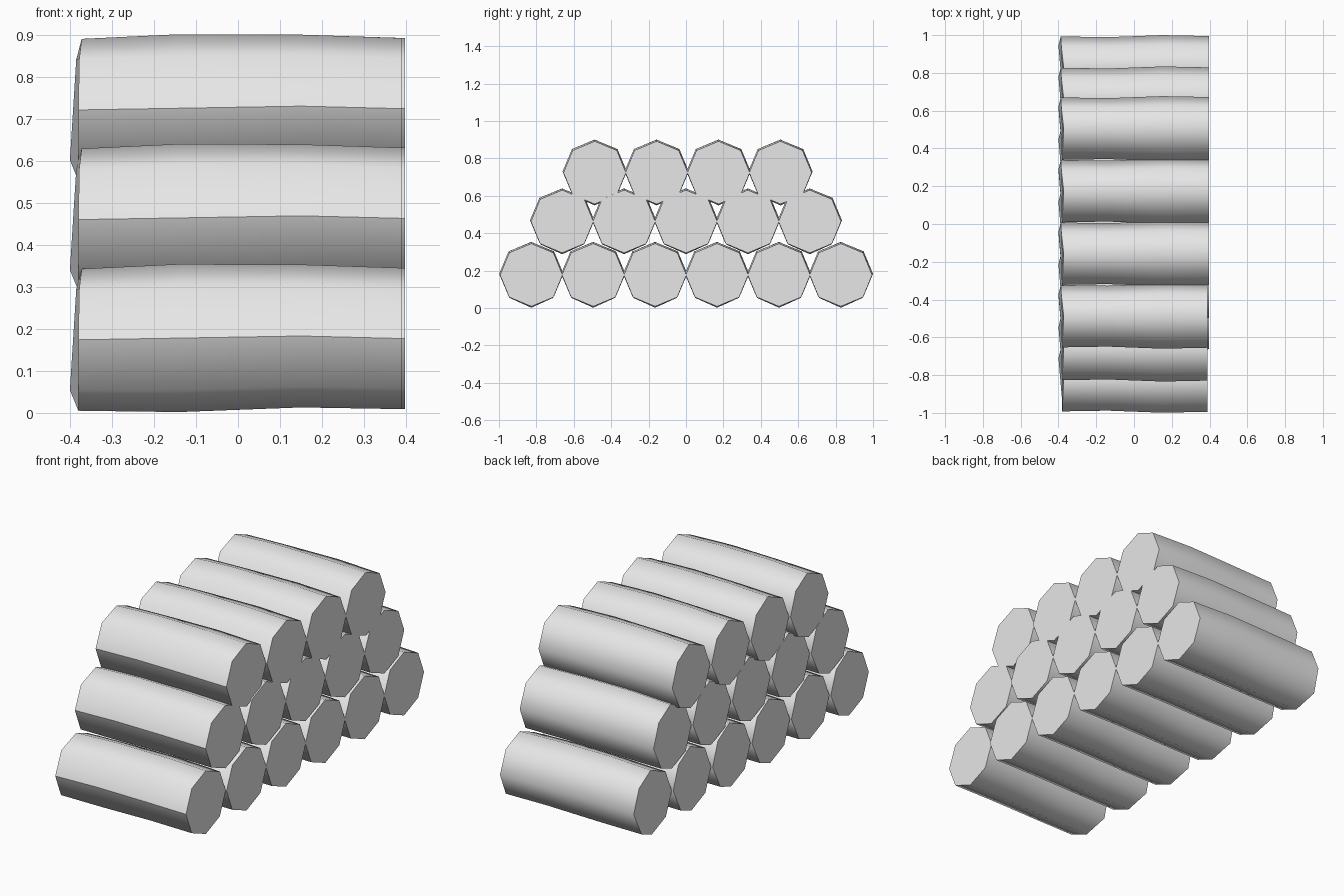
import bpy, bmesh
from math import cos, sin, pi

cube = bpy.data.objects.get("Cube")
if cube:
    bpy.data.objects.remove(cube, do_unlink=True)

mat = bpy.data.materials.new("pale grey")
mat.use_nodes = True
colour = (0.8, 0.8, 0.8, 1)
mat.diffuse_color = colour
mat.node_tree.nodes["Principled BSDF"].inputs["Base Color"].default_value = colour

SIDES = 8
# Rings along the log: x, centre z offset, half width, half height
RINGS = [(-0.38, -0.003, 0.165, 0.169), (-0.14, 0.001, 0.161, 0.176),
         (0.15, 0.006, 0.172, 0.170), (0.397, 0.0, 0.167, 0.168)]
# Uneven saw cut on the left-hand end, one offset per corner
CUT = [-0.008, -0.005, 0.008, 0.002, 0, 0, 0, -0.02]


def make_log(name, y, z, trim):
    """Wobbly octagonal log lying along x."""
    bm = bmesh.new()
    loops = []
    for r, (x, dz, ry, rz) in enumerate(RINGS):
        loop = []
        for i in range(SIDES):
            a = 2 * pi * i / SIDES
            vx = x + (CUT[i] if r == 0 else 0) - (trim if r == len(RINGS) - 1 else 0)
            loop.append(bm.verts.new((vx, ry * cos(a), dz + rz * sin(a))))
        loops.append(loop)
    # Bark
    for a, b in zip(loops, loops[1:]):
        for i in range(SIDES):
            j = (i + 1) % SIDES
            bm.faces.new((a[i], a[j], b[j], b[i])).smooth = True
        # Crease along the front side
        bm.edges.get((a[SIDES // 2], b[SIDES // 2])).smooth = False
    # Flat sawn ends
    for loop in (loops[0], loops[-1]):
        cap = bm.faces.new(loop)
        for e in cap.edges:
            e.smooth = False
    bmesh.ops.recalc_face_normals(bm, faces=bm.faces)
    mesh = bpy.data.meshes.new(name)
    bm.to_mesh(mesh)
    bm.free()
    mesh.materials.append(mat)
    obj = bpy.data.objects.new(name, mesh)
    obj.location = (0, y, z)
    bpy.context.collection.objects.link(obj)


# Stacked rows: name, number of logs, first centre y, centre z
PITCH = 0.331
for row, count, y0, z in (("bottom", 6, -0.827, 0.177),
                          ("middle", 5, -0.662, 0.463),
                          ("top", 4, -0.488, 0.724)):
    for n in range(count):
        make_log(f"{row}_log_{n + 1}", y0 + n * PITCH, z, 0.007 if n == 0 else 0)
